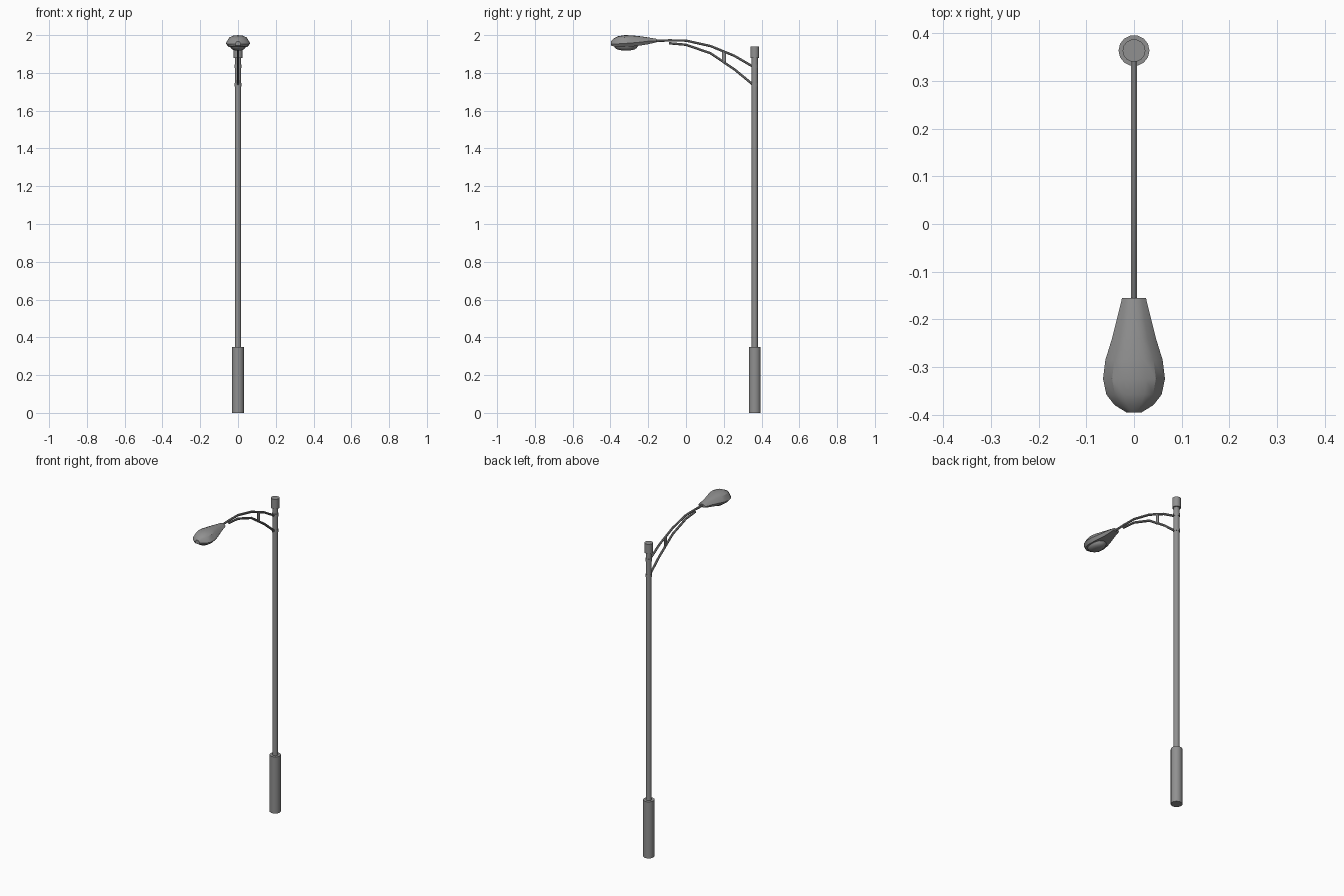
import bpy, bmesh, math

if "Cube" in bpy.data.objects:
    bpy.data.objects.remove(bpy.data.objects["Cube"])

POLE_Y = 0.364

# Dark grey painted metal
metal = bpy.data.materials.new("dark_metal")
metal.diffuse_color = (0.28, 0.28, 0.28, 1)
metal.use_nodes = True
metal.node_tree.nodes["Principled BSDF"].inputs["Base Color"].default_value = metal.diffuse_color


def finish(name, bm, angle=35):
    bmesh.ops.recalc_face_normals(bm, faces=bm.faces)
    mesh = bpy.data.meshes.new(name)
    bm.to_mesh(mesh)
    bm.free()
    mesh.materials.append(metal)
    ob = bpy.data.objects.new(name, mesh)
    bpy.context.collection.objects.link(ob)
    bpy.ops.object.select_all(action='DESELECT')
    bpy.context.view_layer.objects.active = ob
    ob.select_set(True)
    bpy.ops.object.shade_smooth_by_angle(angle=math.radians(angle))
    return ob


def loft(name, rings, angle=35):
    """Skin a list of equal-length closed rings and cap both ends."""
    bm = bmesh.new()
    vs = [[bm.verts.new(p) for p in r] for r in rings]
    n = len(vs[0])
    for a, b in zip(vs, vs[1:]):
        for i in range(n):
            j = (i + 1) % n
            bm.faces.new((a[i], a[j], b[j], b[i]))
    bm.faces.new(vs[0])
    bm.faces.new(vs[-1])
    return finish(name, bm, angle)


def turned(name, profile, sides=14):
    """Turn an (r, z) profile around the pole axis."""
    ang = [2 * math.pi * i / sides for i in range(sides)]
    return loft(name, [[(r * math.cos(a), POLE_Y + r * math.sin(a), z) for a in ang]
                       for r, z in profile])


def tube(name, path, r, sides=8, flat=1.0):
    """Round tube along a (y, z) path in the x = 0 plane; flat scales its x width."""
    rings = []
    for i, (y, z) in enumerate(path):
        a, b = path[max(i - 1, 0)], path[min(i + 1, len(path) - 1)]
        ty, tz = b[0] - a[0], b[1] - a[1]
        l = math.hypot(ty, tz)
        ny, nz = -tz / l, ty / l
        ring = []
        for k in range(sides):
            t = 2 * math.pi * (k + 0.5) / sides
            c, s = flat * r * math.cos(t), r * math.sin(t)
            ring.append((c, y + ny * s, z + nz * s))
        rings.append(ring)
    return loft(name, rings)


# Base sleeve, pole and top cap
turned("base_sleeve", [(0.0325, 0), (0.0325, 0.35)])
turned("pole", [(0.0165, 0.34), (0.0165, 1.89)])
turned("pole_cap", [(0.0240, 1.88), (0.0240, 1.94)])

# Clamp collars where the arms meet the pole
for label, z in (("upper", 1.836), ("lower", 1.738)):
    turned(label + "_collar", [(0.0185, z - 0.009), (0.0185, z + 0.009)])

# Twin curved arms and the strut between them
tube("upper_arm", [(0.36, 1.83), (0.255, 1.891), (0.13, 1.942), (0.0, 1.971),
                   (-0.09, 1.972), (-0.2, 1.968)], 0.0068)
tube("lower_arm", [(0.36, 1.733), (0.26, 1.816), (0.13, 1.904), (0.0, 1.949),
                   (-0.09, 1.957)], 0.0068)
tube("arm_strut", [(0.2, 1.855), (0.2, 1.912)], 0.0115, flat=0.5)

# Lamp housing: y, top half-width, top z, rim half-width, rim z, bottom half-width, bottom z
sections = [
    (-0.155, 0.016, 1.976, 0.025, 1.970, 0.018, 1.962),
    (-0.200, 0.022, 1.982, 0.036, 1.968, 0.026, 1.952),
    (-0.240, 0.029, 1.986, 0.046, 1.963, 0.036, 1.945),
    (-0.285, 0.041, 1.988, 0.060, 1.959, 0.046, 1.940),
    (-0.325, 0.046, 1.988, 0.065, 1.956, 0.050, 1.938),
    (-0.358, 0.040, 1.984, 0.058, 1.954, 0.045, 1.938),
    (-0.380, 0.026, 1.977, 0.041, 1.953, 0.032, 1.940),
    (-0.396, 0.009, 1.965, 0.015, 1.953, 0.012, 1.944),
]
rings = []
for y, wt, zt, wm, zm, wb, zb in sections:
    crown = 0.26 * wt
    half = [(wt * 0.55, zt + crown * 0.75), (wt, zt), (wm, zm), (wb, zb)]
    rings.append([(0, y, zt + crown)] + [(x, y, z) for x, z in half]
                 + [(-x, y, z) for x, z in reversed(half)])
loft("lamp_housing", rings, 32)

# Bowl-shaped lens under the housing
lens = []
for s, z in ((1.0, 1.942), (0.9, 1.931), (0.68, 1.923), (0.35, 1.919)):
    lens.append([(0.043 * s * math.cos(2 * math.pi * k / 14),
                  -0.318 + 0.065 * s * math.sin(2 * math.pi * k / 14), z) for k in range(14)])
loft("lamp_lens", lens, 40)
